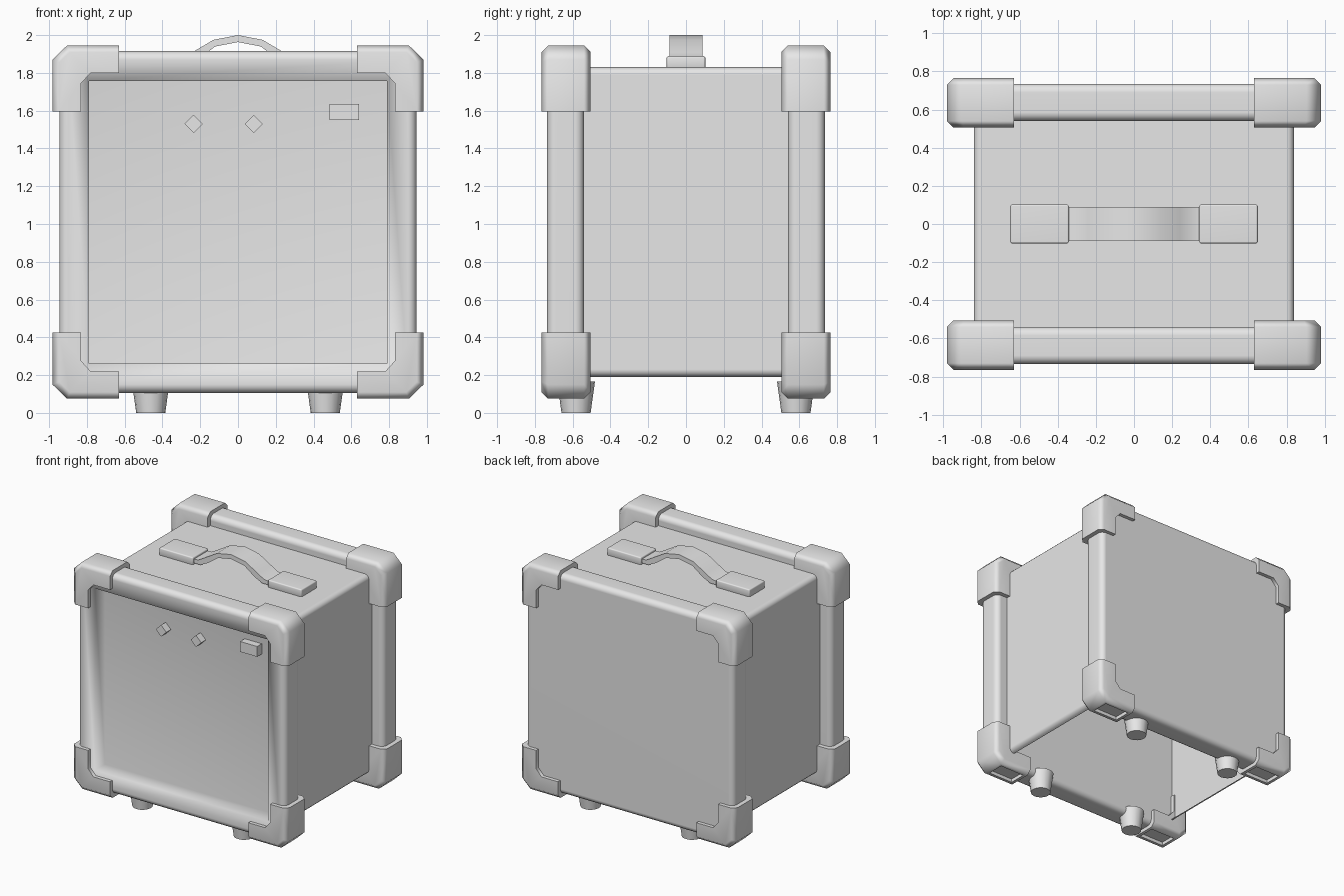
import bpy, bmesh, math
from mathutils import Matrix, Vector

cube = bpy.data.objects.get("Cube")
if cube:
    bpy.data.objects.remove(cube, do_unlink=True)

grey = bpy.data.materials.new("plain_grey")
grey.use_nodes = True
colour = (0.8, 0.8, 0.8, 1)
grey.diffuse_color = colour
grey.node_tree.nodes["Principled BSDF"].inputs["Base Color"].default_value = colour

MID_Z = 1.01  # height of the cabinet centre


def finish(name, bm, angle=40):
    """Make a smooth-shaded object whose large faces stay flat."""
    bmesh.ops.recalc_face_normals(bm, faces=bm.faces[:])
    mesh = bpy.data.meshes.new(name)
    bm.to_mesh(mesh)
    bm.free()
    mesh.materials.append(grey)
    ob = bpy.data.objects.new(name, mesh)
    bpy.context.collection.objects.link(ob)
    bpy.ops.object.select_all(action='DESELECT')
    ob.select_set(True)
    bpy.context.view_layer.objects.active = ob
    bpy.ops.object.shade_smooth_by_angle(angle=math.radians(angle))
    ob.modifiers.new("flat_large_faces", 'WEIGHTED_NORMAL').keep_sharp = True


def box(lo, hi, bevel=0, segments=1):
    bm = bmesh.new()
    lo, hi = Vector(lo), Vector(hi)
    mat = Matrix.Translation((lo + hi) / 2) @ Matrix.Diagonal((*(hi - lo), 1))
    bmesh.ops.create_cube(bm, size=1, matrix=mat)
    if bevel:
        bmesh.ops.bevel(bm, geom=bm.edges[:], offset=bevel, segments=segments,
                        profile=0.5, affect='EDGES')
    return bm


def prism(bm, profile, y0, y1):
    """Extrude an x/z outline from y0 to y1."""
    face = bm.faces.new([bm.verts.new((x, y0, z)) for x, z in profile])
    ext = bmesh.ops.extrude_face_region(bm, geom=[face], use_keep_orig=True)
    moved = [v for v in ext["geom"] if isinstance(v, bmesh.types.BMVert)]
    bmesh.ops.translate(bm, verts=moved, vec=(0, y1 - y0, 0))


def recess(bm, face, margin, move):
    """Inset a face and push the middle in by the vector move."""
    bmesh.ops.inset_region(bm, faces=[face], thickness=margin, use_even_offset=True)
    bmesh.ops.inset_region(bm, faces=[face], thickness=0.0005, use_even_offset=True)
    bmesh.ops.translate(bm, verts=face.verts[:], vec=move)


# Cabinet shell: rounded long edges, open underneath
bm = box((-0.84, -0.56, 0.19), (0.84, 0.56, 1.83))
long_edges = [e for e in bm.edges if abs(e.verts[0].co.y - e.verts[1].co.y) > 1]
bmesh.ops.bevel(bm, geom=long_edges, offset=0.04, segments=3, profile=0.5, affect='EDGES')
bmesh.ops.recalc_face_normals(bm, faces=bm.faces[:])
bmesh.ops.delete(bm, geom=[f for f in bm.faces if f.normal.z < -0.99 or abs(f.normal.y) > 0.99],
                 context='FACES')
finish("cabinet_shell", bm)

# Back frame: plain rounded slab
finish("back_frame", box((-0.945, 0.54, 0.105), (0.945, 0.735, 1.915), 0.045, 4))

# Front frame: same slab with a deep recessed panel
bm = box((-0.945, -0.735, 0.105), (0.945, -0.54, 1.915), 0.045, 4)
front = min(bm.faces, key=lambda f: f.calc_center_median().y)
recess(bm, front, 0.112, (0, 0.13, 0))
finish("front_frame", bm, 100)

# Corner guards: chamfered L blocks on all eight corners
OUTLINE = [(0.63, 0.935), (0.905, 0.935), (0.982, 0.86), (0.982, 0.585),
           (0.83, 0.585), (0.83, 0.735), (0.78, 0.79), (0.63, 0.79)]


def on_rim(v):
    return abs(v.co.x) > 0.9 or abs(v.co.z - MID_Z) > 0.85


for sx, side in ((-1, "right"), (1, "left")):
    for sy, end in ((-1, "front"), (1, "back")):
        for sz, level in ((-1, "lower"), (1, "upper")):
            bm = bmesh.new()
            prism(bm, [(sx * x, MID_Z + sz * z) for x, z in OUTLINE], sy * 0.505, sy * 0.765)
            rim = [e for e in bm.edges if all(on_rim(v) for v in e.verts)
                   and abs(e.verts[0].co.y - e.verts[1].co.y) < 0.01]
            bmesh.ops.bevel(bm, geom=rim, offset=0.035, segments=1, affect='EDGES')
            if sz < 0:  # shallow hollow underneath
                bmesh.ops.recalc_face_normals(bm, faces=bm.faces[:])
                under = min(bm.faces, key=lambda f: f.calc_center_median().z)
                recess(bm, under, 0.025, (0, 0, 0.028))
            finish(f"{level}_{end}_{side}_corner_guard", bm, 60)

        # Tapered foot below each corner
        bm = bmesh.new()
        bmesh.ops.create_cone(bm, cap_ends=True, segments=16, radius1=0.077, radius2=0.1,
                              depth=0.165,
                              matrix=Matrix.Translation((sx * 0.462, sy * 0.582, 0.0825)))
        finish(f"{end}_{side}_foot", bm)

    # Handle pad
    finish(f"{side}_handle_pad",
           box((sx * 0.495 - 0.155, -0.103, 1.82), (sx * 0.495 + 0.155, 0.103, 1.89), 0.01), 100)

# Arched carrying strap
top = [(-0.36, 1.87), (-0.3, 1.875), (-0.24, 1.91), (-0.13, 1.975), (0, 2.0)]
low = [(-0.36, 1.84), (-0.28, 1.84), (-0.21, 1.875), (-0.12, 1.94), (0, 1.963)]
top += [(-x, z) for x, z in reversed(top[:-1])]
low += [(-x, z) for x, z in reversed(low[:-1])]
bm = bmesh.new()
prism(bm, top + low[::-1], -0.088, 0.088)
finish("handle_strap", bm)

# Control knobs and indicator block on the panel
for name, x in (("right_knob", -0.235), ("left_knob", 0.083)):
    bm = bmesh.new()
    r = 0.048
    prism(bm, [(x - r, 1.53), (x, 1.53 + r), (x + r, 1.53), (x, 1.53 - r)], -0.6, -0.665)
    finish(name, bm)
finish("indicator_block", box((0.485, -0.665, 1.55), (0.64, -0.6, 1.635)))
